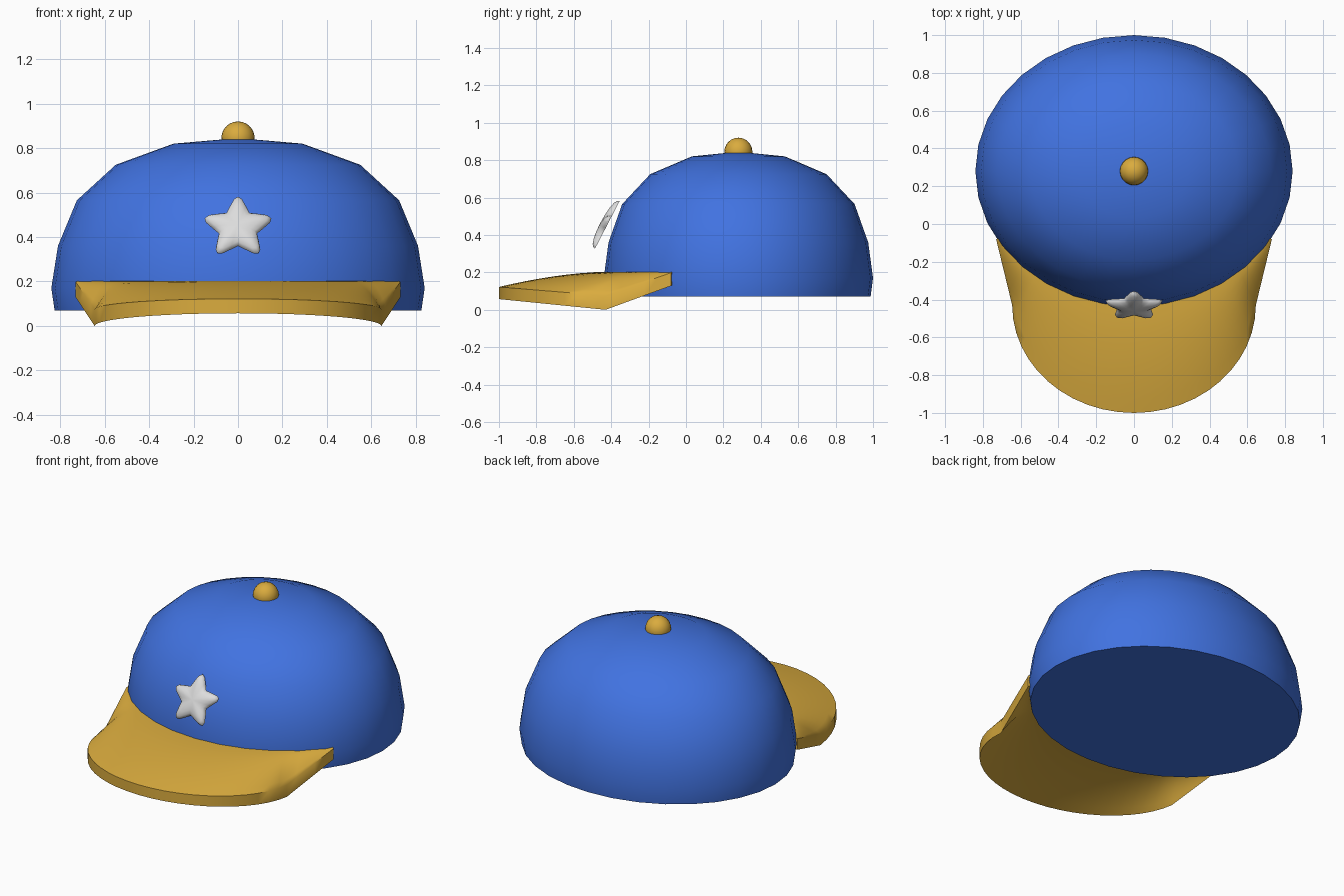
import bpy, bmesh, math
from mathutils import Vector

if "Cube" in bpy.data.objects:
    bpy.data.objects.remove(bpy.data.objects["Cube"])


def material(name, rgb):
    m = bpy.data.materials.new(name)
    m.diffuse_color = (*rgb, 1)
    m.use_nodes = True
    m.node_tree.nodes["Principled BSDF"].inputs["Base Color"].default_value = m.diffuse_color
    return m


BLUE = material("blue cloth", (0.053, 0.17, 0.75))
GOLD = material("golden yellow", (0.70, 0.41, 0.048))
SILVER = material("silver white", (0.72, 0.72, 0.72))


def finish(name, bm, mat, angle):
    bmesh.ops.remove_doubles(bm, verts=bm.verts, dist=1e-5)
    bmesh.ops.recalc_face_normals(bm, faces=bm.faces)
    me = bpy.data.meshes.new(name)
    bm.to_mesh(me)
    bm.free()
    me.materials.append(mat)
    ob = bpy.data.objects.new(name, me)
    bpy.context.collection.objects.link(ob)
    bpy.ops.object.select_all(action='DESELECT')
    ob.select_set(True)
    bpy.context.view_layer.objects.active = ob
    bpy.ops.object.shade_smooth_by_angle(angle=math.radians(angle))
    return ob


def bridge(bm, a, b, closed=True):
    n = len(a)
    for i in range(n if closed else n - 1):
        j = (i + 1) % n
        bm.faces.new((a[i], a[j], b[j], b[i]))


def fan(bm, ring, tip):
    for i in range(len(ring)):
        bm.faces.new((ring[i], ring[(i + 1) % len(ring)], tip))


# Crown: oval dome with a flat closed underside
CY, SQUASH, SIDES = 0.28, 0.857, 32
profile = [(0.825, 0.07), (0.84, 0.17), (0.81, 0.36), (0.725, 0.565), (0.55, 0.725), (0.29, 0.82)]
bm = bmesh.new()
rings = []
for r, z in profile:
    rings.append([bm.verts.new((r * math.cos(k * math.tau / SIDES),
                                CY + r * SQUASH * math.sin(k * math.tau / SIDES), z))
                  for k in range(SIDES)])
for a, b in zip(rings, rings[1:]):
    bridge(bm, a, b)
fan(bm, rings[-1], bm.verts.new((0, CY, 0.845)))
bm.faces.new(rings[0])
finish("crown", bm, BLUE, 40)

# Button on top
bm = bmesh.new()
bmesh.ops.create_uvsphere(bm, u_segments=20, v_segments=12, radius=0.075)
bmesh.ops.translate(bm, vec=(0, CY, 0.845), verts=bm.verts)
finish("top_button", bm, GOLD, 60)

# Brim: rim outline of straight sides and a half ellipse, (x, y, top z, bottom z)
side = []
for k in range(5):
    f = k / 5
    side.append((0.73 - 0.085 * f, -0.08 - 0.35 * f, 0.198 - 0.123 * f, 0.128 - 0.128 * f))
front = []
for k in range(25):
    a = math.pi * k / 24
    s = math.sin(a)
    front.append((0.645 * math.cos(a), -0.43 - 0.57 * s, 0.075 + 0.047 * s, 0.057 * s))
rim = side + front + [(-x, y, t, b) for x, y, t, b in reversed(side)]
N, STEPS = len(rim), 8
bm = bmesh.new()
layers = {}
for which, z_in in ((2, 0.203), (3, 0.13)):
    rows = []
    for j in range(STEPS + 1):
        t = j / STEPS
        row = []
        for i, p in enumerate(rim):
            a = math.radians(-30 - 120 * i / (N - 1))
            ix, iy = 0.82 * math.cos(a), CY + 0.70 * math.sin(a)
            row.append(bm.verts.new((ix + (p[0] - ix) * t, iy + (p[1] - iy) * t,
                                     z_in + (p[which] - z_in) * t ** 1.7)))
        rows.append(row)
    for a, b in zip(rows, rows[1:]):
        bridge(bm, a, b, closed=False)
    layers[which] = rows
top, low = layers[2], layers[3]
for j in (0, STEPS):
    bridge(bm, top[j], low[j], closed=False)
for i in (0, N - 1):
    bridge(bm, [r[i] for r in top], [r[i] for r in low], closed=False)
finish("brim", bm, GOLD, 45)

# Star badge: puffed star leaning back along the crown
center = Vector((0, -0.428, 0.44))
up, out = Vector((0, 0.46, 0.888)), Vector((0, -0.888, 0.46))
outline = []
for k in range(5):
    for deg, r in ((-36, 0.09), (-20, 0.112), (-7, 0.147), (0, 0.158), (7, 0.147), (20, 0.112)):
        a = math.radians(72 * k + deg)
        outline.append((r * math.sin(a), r * math.cos(a)))
bm = bmesh.new()
rings = []
for f, h in ((1, 0), (0.97, 0.012), (0.87, 0.022), (0.65, 0.031), (0.35, 0.036)):
    rings.append([bm.verts.new(center + Vector((x * f, 0, 0)) + up * (y * f) + out * h)
                  for x, y in outline])
for a, b in zip(rings, rings[1:]):
    bridge(bm, a, b)
fan(bm, rings[-1], bm.verts.new(center + out * 0.038))
fan(bm, rings[0], bm.verts.new(center))
finish("star_badge", bm, SILVER, 60)
